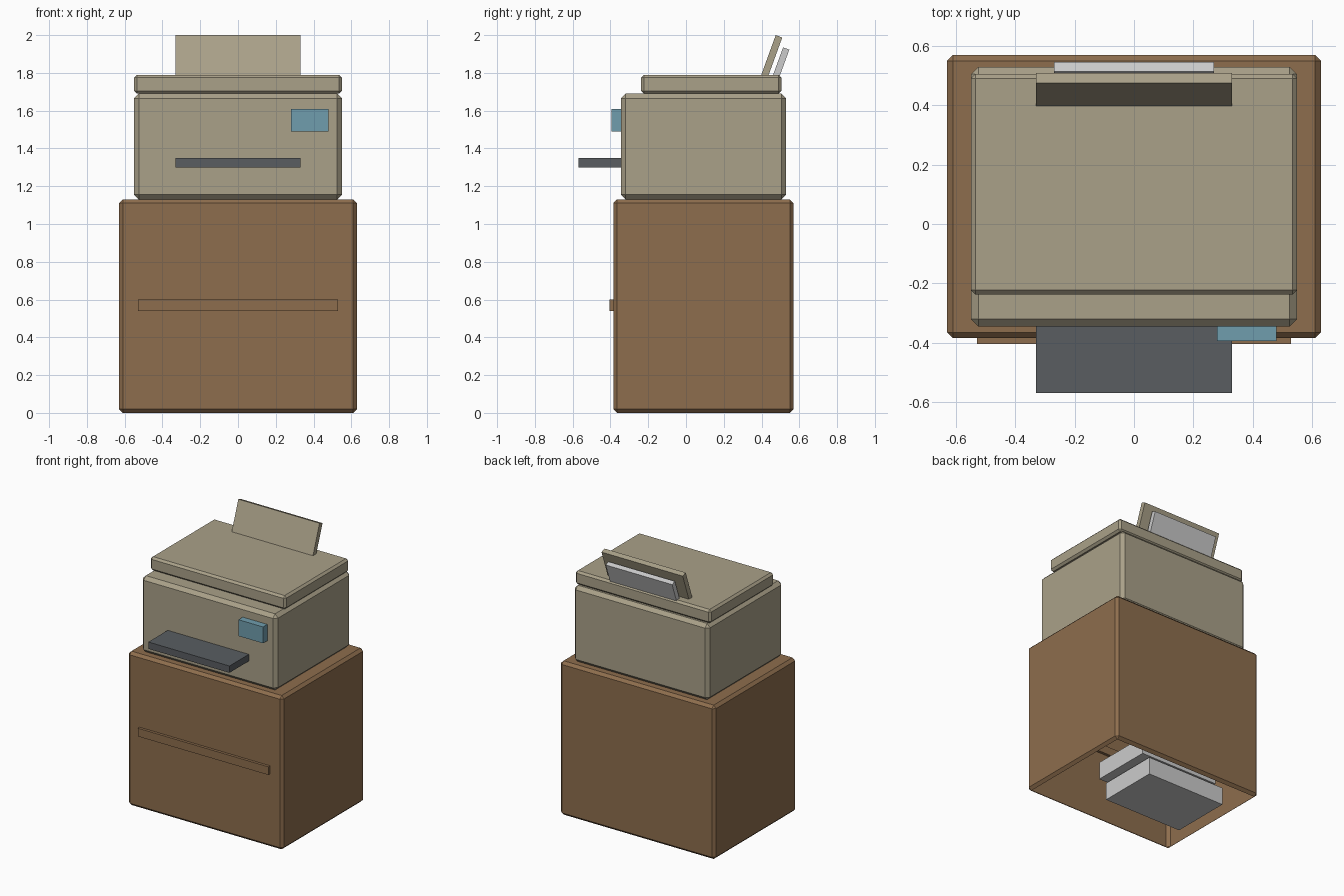
import bpy, bmesh
from math import radians, sin, cos
from mathutils import Matrix, Vector

if "Cube" in bpy.data.objects:
    bpy.data.objects.remove(bpy.data.objects["Cube"])


def material(name, rgb):
    m = bpy.data.materials.new(name)
    m.diffuse_color = (*rgb, 1)
    m.use_nodes = True
    m.node_tree.nodes["Principled BSDF"].inputs["Base Color"].default_value = m.diffuse_color
    return m


BROWN = material("brown_wood", (0.27, 0.155, 0.075))
BEIGE = material("beige_plastic", (0.40, 0.355, 0.25))
DARK = material("dark_plastic", (0.10, 0.11, 0.12))
BLUE = material("blue_panel", (0.16, 0.34, 0.42))


def box(name, x, y, z, mat=None, bevel=0, open_bottom=False, tilt=0):
    """Box from (min, max) ranges, optionally chamfered, tilted or open below."""
    lo, hi = Vector((x[0], y[0], z[0])), Vector((x[1], y[1], z[1]))
    bm = bmesh.new()
    bmesh.ops.create_cube(bm, size=1, matrix=Matrix.Diagonal((*(hi - lo), 1)))
    if bevel:
        bmesh.ops.bevel(bm, geom=bm.edges[:], offset=bevel, segments=1,
                        profile=0.5, affect='EDGES')
    if open_bottom:
        bm.normal_update()
        low = min(bm.faces, key=lambda f: f.calc_center_median().z)
        bmesh.ops.delete(bm, geom=[low], context='FACES_ONLY')
    me = bpy.data.meshes.new(name)
    bm.to_mesh(me)
    bm.free()
    ob = bpy.data.objects.new(name, me)
    ob.location = (lo + hi) / 2
    ob.rotation_euler.x = tilt
    if mat:
        me.materials.append(mat)
    bpy.context.collection.objects.link(ob)
    return ob


def leaning_sheet(name, half_w, top, length, thick, mat=None, lean=radians(20)):
    """Slab leaning back; top is the (y, z) of its upper front edge."""
    cy = top[0] - sin(lean) * length / 2 + cos(lean) * thick / 2
    cz = top[1] - cos(lean) * length / 2 - sin(lean) * thick / 2
    box(name, (-half_w, half_w), (cy - thick / 2, cy + thick / 2),
        (cz - length / 2, cz + length / 2), mat, tilt=-lean)


# Cabinet shell, open underneath, with its drawer pull
box("cabinet", (-0.63, 0.63), (-0.385, 0.57), (0, 1.13), BROWN, 0.02, open_bottom=True)
box("drawer_pull", (-0.53, 0.53), (-0.405, -0.365), (0.54, 0.60), BROWN)

# Two paper stacks stored inside the cabinet
box("paper_stack_lower", (-0.51, 0.14), (-0.13, 0.33), (0.0, 0.13))
box("paper_stack_upper", (-0.45, 0.20), (-0.13, 0.33), (0.14, 0.27))

# Printer body and lid
box("printer_body", (-0.55, 0.55), (-0.345, 0.53), (1.13, 1.69), BEIGE, 0.025)
box("printer_lid", (-0.55, 0.55), (-0.238, 0.505), (1.69, 1.79), BEIGE, 0.015)

# Front details
box("output_tray", (-0.33, 0.33), (-0.57, -0.335), (1.30, 1.35), DARK)
box("control_panel", (0.28, 0.48), (-0.395, -0.335), (1.49, 1.61), BLUE)

# Paper support and the sheets behind it
leaning_sheet("paper_support", 0.33, (0.475, 2.0), 0.28, 0.037, BEIGE)
leaning_sheet("paper_sheets", 0.27, (0.514, 1.935), 0.21, 0.035)
